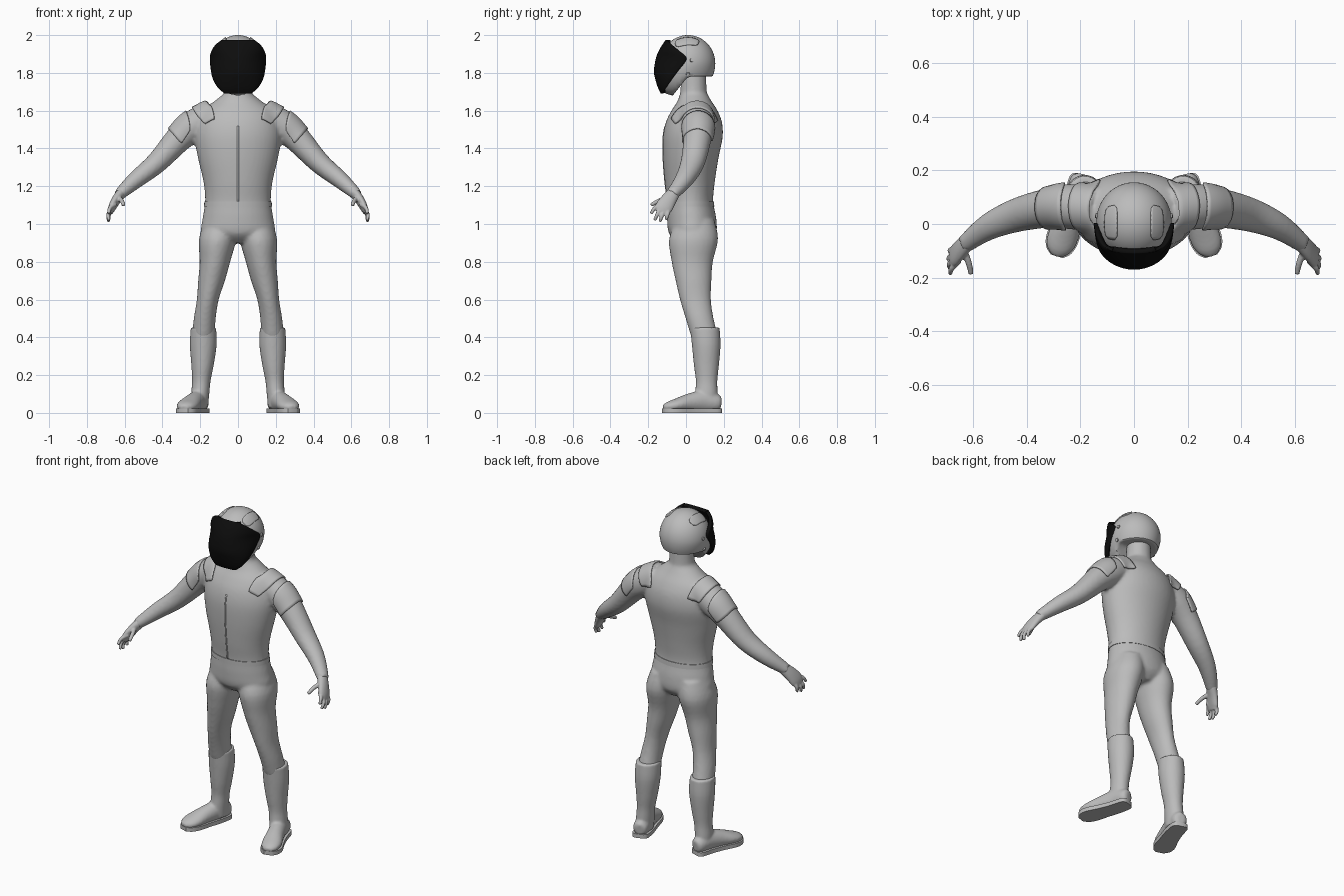
import bpy, bmesh, math
from mathutils import Vector
from mathutils.bvhtree import BVHTree

if "Cube" in bpy.data.objects:
    bpy.data.objects.remove(bpy.data.objects["Cube"])


def material(name, value, roughness):
    m = bpy.data.materials.new(name)
    m.use_nodes = True
    color = (value, value, value, 1)
    m.diffuse_color = color
    bsdf = m.node_tree.nodes["Principled BSDF"]
    bsdf.inputs["Base Color"].default_value = color
    bsdf.inputs["Roughness"].default_value = roughness
    return m


GREY = material("suit grey", 0.5, 0.7)
BLACK = material("visor black", 0.004, 0.4)
UP = Vector((0, 0, 1))
SIDES = (("left", 1), ("right", -1))


def finish(name, bm, mat, voxel=0, smooth=0, angle=40):
    bmesh.ops.recalc_face_normals(bm, faces=bm.faces)
    mesh = bpy.data.meshes.new(name)
    bm.to_mesh(mesh)
    bm.free()
    mesh.materials.append(mat)
    ob = bpy.data.objects.new(name, mesh)
    bpy.context.collection.objects.link(ob)
    if voxel:
        r = ob.modifiers.new("fuse", "REMESH")
        r.mode, r.voxel_size, r.use_smooth_shade = "VOXEL", voxel, True
        s = ob.modifiers.new("relax", "SMOOTH")
        s.factor, s.iterations = 0.5, smooth
    else:
        bpy.ops.object.select_all(action="DESELECT")
        bpy.context.view_layer.objects.active = ob
        ob.select_set(True)
        bpy.ops.object.shade_smooth_by_angle(angle=math.radians(angle))
    return ob


def spline(rows, steps=4):
    """Catmull-Rom through rows of numbers."""
    rows = [Vector(r) for r in rows]
    out = []
    for i in range(len(rows) - 1):
        b, c = rows[i], rows[i + 1]
        a, d = rows[max(i - 1, 0)], rows[min(i + 2, len(rows) - 1)]
        for k in range(steps):
            t = k / steps
            out.append(b + (c - a) * (t / 2) + (a * 2 - b * 5 + c * 4 - d) * (t * t / 2)
                       + (b * 3 - a - c * 3 + d) * (t ** 3 / 2))
    return out + [rows[-1]]


def loft(bm, rings, side=1, ref=(1, 0, 0), flat=False, n=28):
    """Tube through rings of x, y, z, half width along ref, half depth."""
    rings = spline(rings)
    loops = []
    for i, r in enumerate(rings):
        p = Vector(r[:3])
        ahead, behind = rings[min(i + 1, len(rings) - 1)], rings[max(i - 1, 0)]
        t = UP if flat else (Vector(ahead[:3]) - Vector(behind[:3])).normalized()
        u = Vector(ref)
        u = (u - t * u.dot(t)).normalized()
        v = t.cross(u)
        loop = []
        for k in range(n):
            a = math.tau * k / n
            q = p + u * (math.cos(a) * r[3]) + v * (math.sin(a) * r[4])
            loop.append(bm.verts.new((q.x * side, q.y, q.z)))
        loops.append(loop)
    for a, b in zip(loops, loops[1:]):
        for k in range(n):
            j = (k + 1) % n
            bm.faces.new((a[k], a[j], b[j], b[k]))
    bm.faces.new(loops[0])
    bm.faces.new(loops[-1])


def grid_faces(bm, rows):
    for a, b in zip(rows, rows[1:]):
        for k in range(len(a) - 1):
            bm.faces.new((a[k], a[k + 1], b[k + 1], b[k]))


def plate(name, tree, inner, outer, side, lift, mat=GREY, n=8, round_ends=0.0):
    """Thin plate between two guide lines, laid onto a surface."""
    bm = bmesh.new()
    inner, outer = spline(inner), spline(outer)
    rows = []
    for i, (a, b) in enumerate(zip(inner, outer)):
        end = abs(2 * i / (len(inner) - 1) - 1)
        trim = round_ends * end ** 6
        row = []
        for k in range(n + 1):
            p = a.lerp(b, trim + (1 - 2 * trim) * k / n)
            loc, normal, _, _ = tree.find_nearest(Vector((p.x * side, p.y, p.z)))
            row.append(bm.verts.new(loc + normal * lift))
        rows.append(row)
    grid_faces(bm, rows)
    ob = finish(name, bm, mat)
    s = ob.modifiers.new("thickness", "SOLIDIFY")
    s.thickness, s.offset = 0.009, 0
    return ob


# Suit: torso, neck, arms and legs fused into one skin
bm = bmesh.new()
loft(bm, [(0, .04, .9, .09, .08), (0, .035, .95, .19, .125), (0, .03, 1.03, .187, .13),
          (0, .022, 1.12, .174, .122), (0, .02, 1.22, .182, .132), (0, .025, 1.35, .212, .147),
          (0, .036, 1.46, .23, .158), (0, .042, 1.54, .22, .148), (0, .045, 1.6, .19, .122),
          (0, .045, 1.65, .125, .09), (0, .04, 1.69, .075, .072)], flat=True, n=48)
loft(bm, [(0, .04, 1.6, .09, .08), (0, .04, 1.7, .072, .07), (0, .04, 1.81, .066, .066)], flat=True)
ARM = [(.13, .055, 1.575, .085, .085), (.24, .065, 1.515, .084, .084), (.315, .06, 1.45, .074, .072),
       (.43, .035, 1.325, .064, .057), (.54, -.01, 1.235, .05, .046), (.63, -.075, 1.155, .034, .031)]
LEG = [(.09, .05, 1.02, .085, .1), (.108, .04, .92, .099, .13), (.122, .033, .8, .081, .109),
       (.14, .04, .7, .071, .095), (.16, .05, .6, .058, .082), (.176, .072, .5, .058, .074),
       (.184, .1, .4, .06, .072)]
for _, s in SIDES:
    loft(bm, ARM, s, ref=(0, 1, 0))
    loft(bm, LEG, s, flat=True)
suit = finish("suit", bm, GREY, 0.01, 4)

# Hem of the jacket around the waist
bm = bmesh.new()
loft(bm, [(0, .023, 1.092, .18, .127), (0, .022, 1.12, .178, .126)], flat=True, n=48)
finish("jacket_hem", bm, GREY)

# Boots, soles and hands
FOOT = [(.19, .183, .05, .02, .032), (.195, .165, .052, .042, .046), (.213, .09, .06, .047, .058),
        (.238, .02, .053, .05, .05), (.265, -.05, .04, .057, .036), (.28, -.095, .032, .046, .026),
        (.287, -.12, .027, .02, .013)]
SHAFT = [(.183, .1, .452, .067, .078), (.184, .107, .36, .071, .076), (.188, .108, .25, .059, .066),
         (.194, .109, .17, .049, .057), (.2, .108, .1, .048, .06), (.203, .108, .03, .045, .06)]
PALM = [(.612, -.06, 1.17, .033, .028), (.643, -.09, 1.13, .041, .024),
        (.666, -.115, 1.09, .046, .02), (.677, -.125, 1.062, .036, .014)]
FINGERS = [[(.65, -.135, 1.105), (.678, -.165, 1.085), (.684, -.185, 1.055)],
           [(.66, -.13, 1.09), (.686, -.15, 1.055), (.683, -.166, 1.02)],
           [(.665, -.115, 1.08), (.688, -.127, 1.045), (.683, -.138, 1.012)],
           [(.665, -.09, 1.08), (.684, -.098, 1.05), (.68, -.105, 1.022)],
           [(.635, -.095, 1.14), (.615, -.145, 1.122), (.606, -.186, 1.1)]]
for label, s in SIDES:
    bm = bmesh.new()
    loft(bm, FOOT, s)
    loft(bm, SHAFT, s, flat=True)
    finish(label + "_boot", bm, GREY, 0.008, 3)

    # Sole outline follows both edges of the foot
    bm = bmesh.new()
    across = Vector((.95, .3, 0))
    foot = spline(FOOT)
    edge = [Vector(r[:3]) + across * (r[3] + .004) for r in foot]
    edge += [Vector(r[:3]) - across * (r[3] + .004) for r in reversed(foot)]
    face = bm.faces.new([bm.verts.new((p.x * s, p.y, 0)) for p in edge])
    top = bmesh.ops.extrude_face_region(bm, geom=[face])["geom"]
    bmesh.ops.translate(bm, vec=UP * .024, verts=[v for v in top if isinstance(v, bmesh.types.BMVert)])
    finish(label + "_sole", bm, GREY)

    bm = bmesh.new()
    loft(bm, PALM, s, ref=(0, .9, -.4))
    for f in FINGERS:
        r = .014 if f is FINGERS[-1] else .0125
        loft(bm, [(*p, r - .002 * i, r - .002 * i) for i, p in enumerate(f)], s, ref=(0, 1, 0), n=12)
    finish(label + "_hand", bm, GREY, 0.005, 2)

# Helmet: dome drawn down into a chin guard at the front
bm = bmesh.new()
bmesh.ops.create_uvsphere(bm, u_segments=48, v_segments=32, radius=1)
for v in bm.verts:
    x, y, z = v.co
    y = y * .145 + .01
    if z < 0:
        y += z * .05 * (1 - y / .16)
        z *= 1.15
    limit = 1.78 - .1 * min(max((.01 - y) / .08, 0), 1)
    v.co = (x * .14, y, max(1.85 + z * .15, limit))
helmet = finish("helmet", bm, GREY)

# Visor: wrapped shield, each row is height, front, rear edge and half width
VISOR = [(1.69, -.133, -.12, .07), (1.72, -.148, -.105, .105), (1.765, -.162, -.075, .132),
         (1.81, -.17, -.042, .143), (1.875, -.16, .003, .149), (1.915, -.145, -.035, .141),
         (1.95, -.125, -.075, .118), (1.975, -.107, -.1, .085)]
bm = bmesh.new()
rows = []
for z, front, rear, width in spline(VISOR):
    angles = [math.pi * (k / 32 - .5) for k in range(33)]
    rows.append([bm.verts.new((width * math.sin(a), rear - (rear - front) * math.cos(a), z)) for a in angles])
grid_faces(bm, rows)
visor = finish("visor", bm, BLACK)
thick = visor.modifiers.new("thickness", "SOLIDIFY")
thick.thickness, thick.offset = 0.02, -1

# Plates laid on the suit and helmet
bpy.context.view_layer.update()
deps = bpy.context.evaluated_depsgraph_get()
skin, shell = BVHTree.FromObject(suit, deps), BVHTree.FromObject(helmet, deps)
for label, s in SIDES:
    plate(label + "_shoulder_pad", skin,
          [(.12, -.08, 1.56), (.145, -.03, 1.63), (.165, .05, 1.66), (.15, .12, 1.63), (.12, .17, 1.55)],
          [(.185, -.06, 1.53), (.22, -.01, 1.58), (.245, .06, 1.62), (.23, .12, 1.59), (.2, .16, 1.53)],
          s, .004, round_ends=.1)
    plate(label + "_upper_arm_pad", skin,
          [(.25, -.03, 1.5), (.26, 0, 1.56), (.275, .06, 1.6), (.265, .12, 1.57), (.25, .15, 1.51)],
          [(.3, -.02, 1.42), (.33, 0, 1.46), (.36, .06, 1.5), (.34, .11, 1.47), (.31, .14, 1.43)],
          s, .004, round_ends=.1)
    plate(label + "_helmet_vent", shell,
          [(.06, -.06, 1.97), (.065, .01, 1.99), (.06, .07, 1.97)],
          [(.1, -.05, 1.93), (.11, .01, 1.95), (.1, .06, 1.94)], s, .001, round_ends=.25)
    # Hinge bolts beside the visor
    for y, z in ((.035, 1.87), (.012, 1.785)):
        loc, normal, _, _ = shell.find_nearest(Vector((s * .16, y, z)))
        bm = bmesh.new()
        bmesh.ops.create_cone(bm, cap_ends=True, segments=16, radius1=.011, radius2=.009, depth=.012)
        bmesh.ops.transform(bm, verts=bm.verts, matrix=normal.to_track_quat("Z", "Y").to_matrix().to_4x4())
        bmesh.ops.translate(bm, verts=bm.verts, vec=loc)
        finish(label + "_hinge_bolt", bm, GREY)

# Front zip
zip_edges = [[(x, -.2, z) for z in (1.1, 1.25, 1.4, 1.54)] for x in (-.004, .004)]
plate("front_zip", skin, *zip_edges, 1, -.002, n=2)
